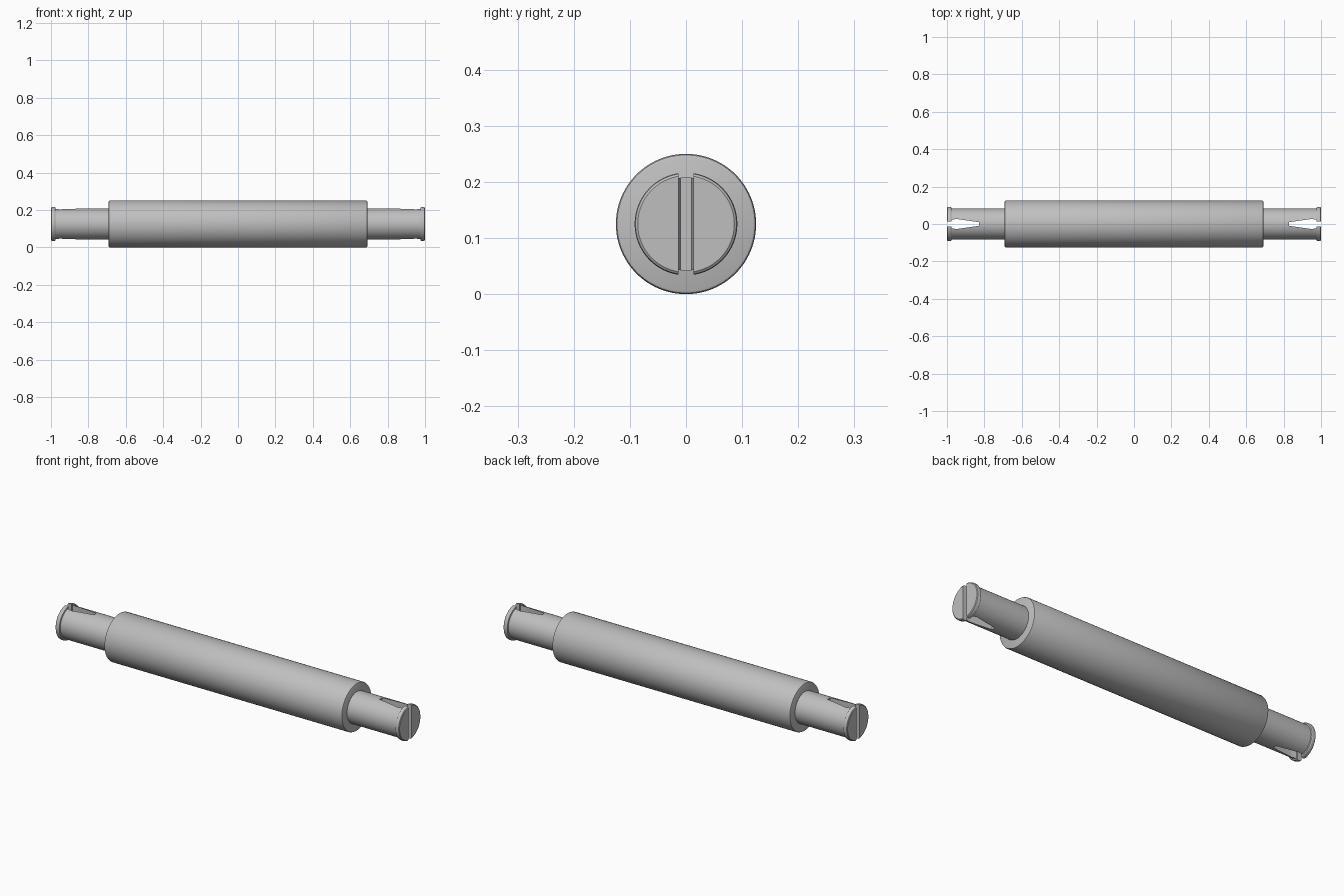
import bpy, bmesh, math
from mathutils import Matrix

if "Cube" in bpy.data.objects:
    bpy.data.objects.remove(bpy.data.objects["Cube"])

AXIS_Z = 0.125

grey = bpy.data.materials.new("satin grey")
grey.use_nodes = True
grey.diffuse_color = (0.52, 0.52, 0.52, 1)
grey.node_tree.nodes["Principled BSDF"].inputs["Base Color"].default_value = grey.diffuse_color


def add_object(name, bm):
    bmesh.ops.recalc_face_normals(bm, faces=bm.faces)
    mesh = bpy.data.meshes.new(name)
    bm.to_mesh(mesh)
    bm.free()
    mesh.materials.append(grey)
    obj = bpy.data.objects.new(name, mesh)
    bpy.context.collection.objects.link(obj)
    return obj


def lathe(name, profile, side=1, steps=96):
    """Revolve (x, radius) points around the long axis and cap both ends."""
    bm = bmesh.new()
    rings = []
    for x, r in profile:
        angles = [math.tau * i / steps for i in range(steps)]
        rings.append([bm.verts.new((side * x, r * math.cos(a), AXIS_Z + r * math.sin(a)))
                      for a in angles])
    for a, b in zip(rings, rings[1:]):
        for i in range(steps):
            j = (i + 1) % steps
            bm.faces.new((a[i], a[j], b[j], b[i]))
    bm.faces.new(rings[0])
    bm.faces.new(rings[-1])
    return add_object(name, bm)


def slot_cutter(name, half_outline, side):
    """Prism through the full height, symmetric about y = 0."""
    outline = half_outline + [(x, -y) for x, y in reversed(half_outline)]
    bm = bmesh.new()
    base = bm.faces.new([bm.verts.new((side * x, y, -0.1)) for x, y in outline])
    top = bmesh.ops.extrude_face_region(bm, geom=[base])["geom"]
    verts = [v for v in top if isinstance(v, bmesh.types.BMVert)]
    bmesh.ops.translate(bm, verts=verts, vec=(0, 0, 0.5))
    return add_object(name, bm)


def finish(obj):
    bpy.ops.object.select_all(action="DESELECT")
    obj.select_set(True)
    bpy.context.view_layer.objects.active = obj
    for mod in list(obj.modifiers):
        bpy.ops.object.modifier_apply(modifier=mod.name)
    bpy.ops.object.shade_smooth_by_angle(angle=math.radians(30))


# Main barrel with softened rims
finish(lathe("barrel", [(-0.692, 0.119), (-0.69, 0.123), (-0.686, 0.125),
                        (0.686, 0.125), (0.69, 0.123), (0.692, 0.119)]))

# Split end pins with a retaining lip
pin_profile = [(0.68, 0.083), (0.975, 0.083), (0.977, 0.089), (0.981, 0.0915),
               (0.992, 0.0915), (0.997, 0.090), (1.0, 0.086)]
slot_outline = [(0.83, 0.010), (0.95, 0.027), (0.977, 0.022), (0.977, 0.013), (1.1, 0.013)]

for label, side in (("left", 1), ("right", -1)):
    pin = lathe(label + "_split_pin", pin_profile, side)
    cutter = slot_cutter(label + "_slot_cutter", slot_outline, side)
    cutter.hide_render = True
    cut = pin.modifiers.new("slot", "BOOLEAN")
    cut.operation = "DIFFERENCE"
    cut.solver = "EXACT"
    cut.object = cutter
    finish(pin)
    bpy.data.objects.remove(cutter)
